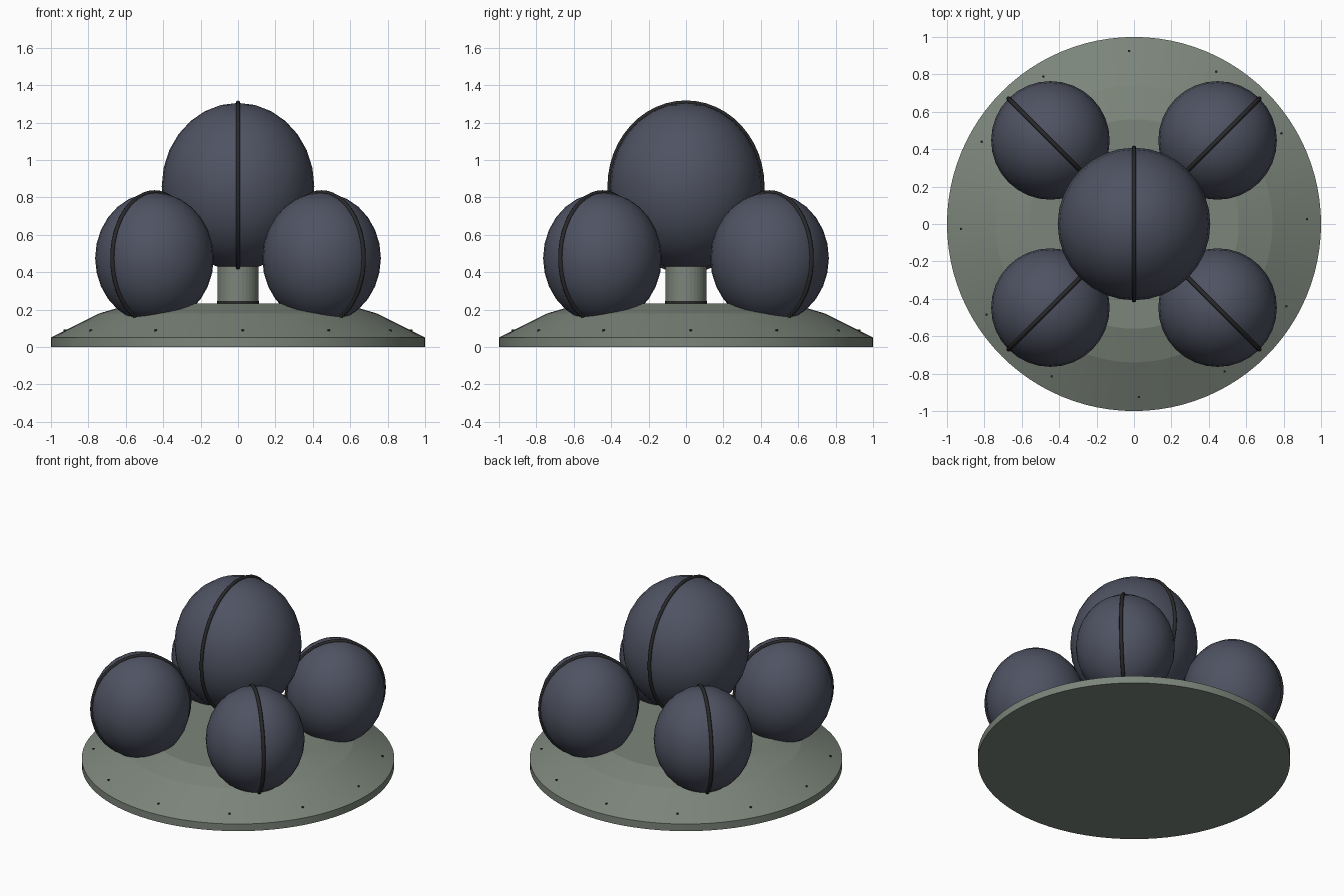
import bpy
from math import sin, cos, pi, radians

if "Cube" in bpy.data.objects:
    bpy.data.objects.remove(bpy.data.objects["Cube"])


def material(name, rgb):
    mat = bpy.data.materials.new(name)
    mat.use_nodes = True
    mat.diffuse_color = (*rgb, 1)
    mat.node_tree.nodes["Principled BSDF"].inputs["Base Color"].default_value = (*rgb, 1)
    return mat


GREEN = material("grey green", (0.20, 0.235, 0.195))
SLATE = material("slate blue", (0.078, 0.085, 0.122))
BLACK = material("seam black", (0.022, 0.022, 0.024))


def finish(name, mat, angle=30):
    obj = bpy.context.object
    obj.name = name
    obj.data.materials.append(mat)
    bpy.ops.object.transform_apply(location=False, rotation=True, scale=True)
    bpy.ops.object.shade_smooth_by_angle(angle=radians(angle))
    return obj


def lathe(name, profile, mat, sides=64):
    """Revolve (radius, height) points and cap both ends."""
    verts = [(r * cos(2 * pi * i / sides), r * sin(2 * pi * i / sides), z)
             for r, z in profile for i in range(sides)]
    faces = []
    for k in range(len(profile) - 1):
        for i in range(sides):
            a, b = k * sides + i, k * sides + (i + 1) % sides
            faces.append((a, b, b + sides, a + sides))
    faces.append(tuple(reversed(range(sides))))
    faces.append(tuple(range(len(verts) - sides, len(verts))))
    mesh = bpy.data.meshes.new(name)
    mesh.from_pydata(verts, [], faces)
    obj = bpy.data.objects.new(name, mesh)
    bpy.context.collection.objects.link(obj)
    bpy.ops.object.select_all(action="DESELECT")
    bpy.context.view_layer.objects.active = obj
    obj.select_set(True)
    return finish(name, mat, 8)


def pod(name, location, radius, height, turn):
    """Slightly tall ball with a raised seam hoop in a vertical plane."""
    bpy.ops.mesh.primitive_uv_sphere_add(segments=32, ring_count=14, radius=1,
                                         location=location, rotation=(0, 0, turn))
    bpy.context.object.scale = (radius, radius, height)
    finish(name, SLATE, 40)
    bpy.ops.mesh.primitive_torus_add(major_segments=48, minor_segments=8,
                                     major_radius=radius, minor_radius=0.012,
                                     location=location, rotation=(pi / 2, 0, 0))
    bpy.ops.object.transform_apply(location=False, rotation=True, scale=False)
    hoop = bpy.context.object
    hoop.scale.z = height / radius
    bpy.ops.object.transform_apply(location=False, rotation=False, scale=True)
    hoop.rotation_euler.z = turn
    finish(name + "_seam", BLACK, 60)


# Base dish and central column
lathe("base", [(1, 0), (1, 0.05), (0.74, 0.18), (0.56, 0.233)], GREEN, 96)
lathe("column", [(0.11, 0.2), (0.11, 0.5)], GREEN, 32)
lathe("column_collar", [(0.113, 0.225), (0.113, 0.245)], BLACK, 32)

# Central pod and four pods around it
pod("central_pod", (0, 0, 0.858), 0.408, 0.447, pi / 2)
for i, side in enumerate(("back_left", "back_right", "front_right", "front_left")):
    a = pi / 4 + i * pi / 2
    pod(side + "_pod", (0.632 * cos(a), 0.632 * sin(a), 0.475), 0.317, 0.35, a)

# Small rivets around the rim
for i in range(12):
    a = radians(1.6 + 30 * i)
    bpy.ops.mesh.primitive_cylinder_add(vertices=8, radius=0.007, depth=0.014,
                                        location=(0.925 * cos(a), 0.925 * sin(a), 0.086))
    finish(f"rivet_{i + 1}", BLACK)
